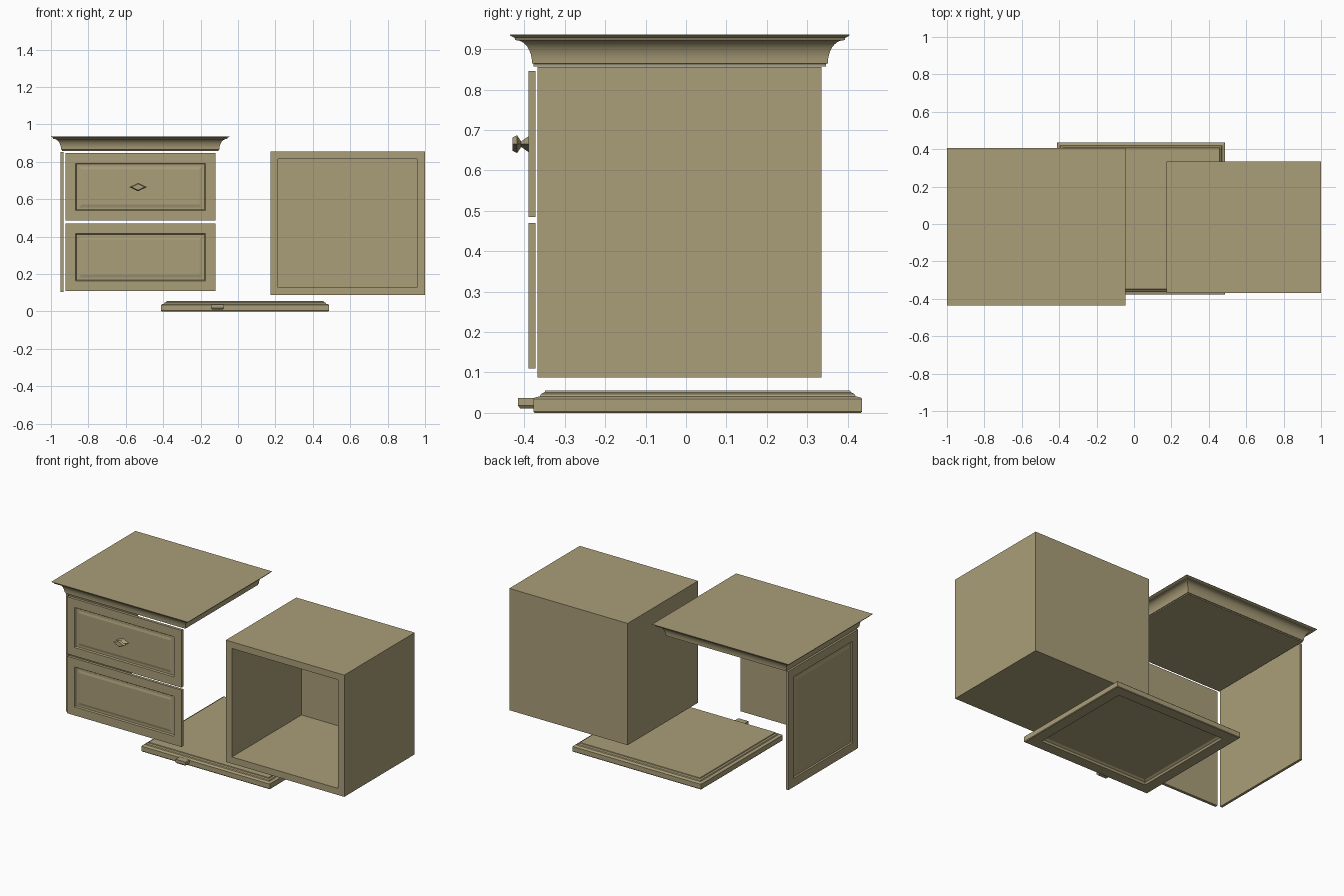
import bpy, bmesh, math

old = bpy.data.objects.get("Cube")
if old:
    bpy.data.objects.remove(old, do_unlink=True)

wood = bpy.data.materials.new("tan wood")
wood.use_nodes = True
tan = (0.40, 0.34, 0.19, 1)
wood.diffuse_color = tan
wood.node_tree.nodes["Principled BSDF"].inputs["Base Color"].default_value = tan

# Ring point (u, v) at level w, placed for each facing direction
FACING = {
    "z": lambda u, v, w: (u, v, w),
    "y": lambda u, v, w: (u, w, v),
    "x": lambda u, v, w: (w, u, v),
}


def loft(name, facing, rings, smooth=False):
    """Join four-sided rings of ((u, v) points, level) and cap both ends."""
    bm = bmesh.new()
    loops = [[bm.verts.new(FACING[facing](u, v, w)) for u, v in pts]
             for pts, w in rings]
    for a, b in zip(loops, loops[1:]):
        for i in range(4):
            j = (i + 1) % 4
            bm.faces.new((a[i], a[j], b[j], b[i]))
    bm.faces.new(loops[0])
    bm.faces.new(loops[-1])
    bmesh.ops.recalc_face_normals(bm, faces=bm.faces)
    mesh = bpy.data.meshes.new(name)
    bm.to_mesh(mesh)
    bm.free()
    mesh.materials.append(wood)
    obj = bpy.data.objects.new(name, mesh)
    bpy.context.collection.objects.link(obj)
    if smooth:
        bpy.ops.object.select_all(action="DESELECT")
        obj.select_set(True)
        bpy.context.view_layer.objects.active = obj
        bpy.ops.object.shade_smooth_by_angle(angle=math.radians(25))
    return obj


def moulded(name, facing, bounds, profile, smooth=False):
    """Rectangle swept through a profile of (inset, level) steps."""
    u0, u1, v0, v1 = bounds
    rings = [([(u0 + d, v0 + d), (u1 - d, v0 + d),
               (u1 - d, v1 - d), (u0 + d, v1 - d)], w) for d, w in profile]
    return loft(name, facing, rings, smooth)


def panel(name, facing, bounds, back, front):
    """Framed board with a grooved centre field."""
    t = back - front
    moulded(name, facing, bounds, [
        (0, back), (0, front), (0.054, front), (0.059, front + 0.45 * t),
        (0.072, front + 0.45 * t), (0.086, front + 0.25 * t)])


# Crown top with a cove edge
cove = [(0.058, 0.857), (0.058, 0.864), (0.054, 0.865)]
for i in range(1, 9):
    a = math.radians(90) * i / 8
    cove.append((0.054 - 0.038 * (1 - math.cos(a)), 0.865 + 0.057 * math.sin(a)))
cove += [(0.012, 0.923), (0.011, 0.928), (0, 0.934), (0, 0.936)]
moulded("crown_top", "z", (-1, -0.046, -0.435, 0.405), cove, True)

# Drawer fronts and side panel
panel("upper_drawer_front", "y", (-0.922, -0.121, 0.485, 0.846), -0.372, -0.39)
panel("lower_drawer_front", "y", (-0.922, -0.121, 0.11, 0.47), -0.372, -0.39)
panel("side_panel", "x", (-0.362, 0.335, 0.103, 0.852), -0.933, -0.949)

# Diamond knob
loft("drawer_knob", "y", [
    ([(-0.534 + 0.047 * s, 0.665), (-0.534, 0.665 + 0.022 * s),
      (-0.534 - 0.047 * s, 0.665), (-0.534, 0.665 - 0.022 * s)], y)
    for s, y in [(0.95, -0.388), (0.3, -0.408), (1, -0.418), (0.75, -0.429)]])

# Open cabinet box
moulded("cabinet_box", "y", (0.173, 1, 0.087, 0.856),
        [(0.042, 0.327), (0.042, -0.368), (0, -0.368), (0, 0.335)])

# Stepped base, recessed underneath
moulded("base_plinth", "z", (-0.411, 0.487, -0.378, 0.436), [
    (0.088, 0.02), (0.075, 0.012), (0.07, 0), (0.003, 0), (0, 0.004), (0, 0.034),
    (0.004, 0.038), (0.016, 0.041), (0.019, 0.047), (0.028, 0.051),
    (0.03, 0.056)])

# Small blocks at the front edge and under the back of the base
for name, y0, y1 in [("front_tab", -0.416, -0.37), ("back_tab", 0.345, 0.385)]:
    moulded(name, "z", (-0.145, -0.075, y0, y1),
            [(0.006, 0.011), (0, 0.018), (0, 0.037)])
